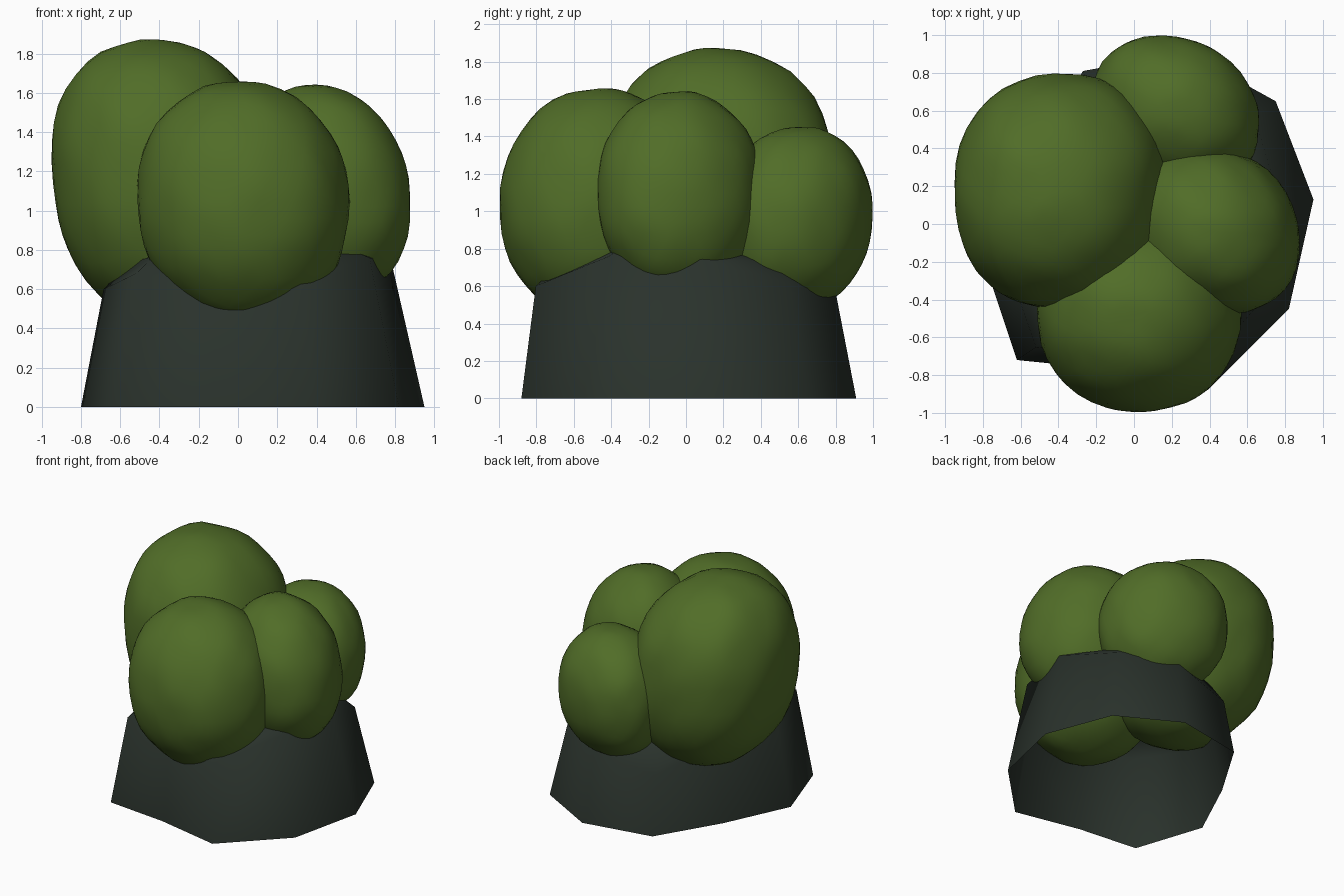
import bpy, bmesh
from mathutils import Vector, noise

if "Cube" in bpy.data.objects:
    bpy.data.objects.remove(bpy.data.objects["Cube"])


def material(name, rgb):
    m = bpy.data.materials.new(name)
    m.diffuse_color = (*rgb, 1)
    m.use_nodes = True
    m.node_tree.nodes["Principled BSDF"].inputs["Base Color"].default_value = m.diffuse_color
    return m


leaf = material("leaf green", (0.082, 0.153, 0.021))
dark = material("dark undergrowth", (0.023, 0.032, 0.025))


def finish(name, bm, mat):
    me = bpy.data.meshes.new(name)
    bm.to_mesh(me)
    bm.free()
    me.materials.append(mat)
    for p in me.polygons:
        p.use_smooth = True
    ob = bpy.data.objects.new(name, me)
    bpy.context.collection.objects.link(ob)
    return ob


def leaf_clump(name, centre, radii, lean, skew, seed, p):
    """Lumpy, slightly boxy ellipsoid; top leans by (x, y), skew stretches a diagonal."""
    bm = bmesh.new()
    bmesh.ops.create_icosphere(bm, subdivisions=4, radius=1)
    for v in bm.verts:
        n = v.co.normalized()
        k = sum(abs(a) ** p for a in n) ** (-1 / p)
        k *= 1 + 0.02 * noise.noise(n * 3 + Vector((seed * 7.3, seed, 0)))
        v.co = Vector(c + r * k * a for c, r, a in zip(centre, radii, n))
        v.co.x += lean[0] * n.z - skew * n.y
        v.co.y += lean[1] * n.z - skew * n.x
    finish(name, bm, leaf)


# Four overlapping leaf clumps
leaf_clump("large_left_clump", (-0.375, 0.17, 1.14), (0.57, 0.625, 0.73), (-0.07, 0), 0, 1, 2.25)
leaf_clump("front_clump", (0.025, -0.48, 1.045), (0.54, 0.515, 0.615), (-0.02, 0.015), 0, 2, 2.1)
leaf_clump("right_clump", (0.43, -0.035, 1.095), (0.445, 0.44, 0.545), (-0.05, 0), 0.03, 3, 2.12)
leaf_clump("back_clump", (0.22, 0.59, 0.96), (0.44, 0.405, 0.49), (0, 0.02), 0.035, 4, 2.15)

# Tapered skirt, open below, domed under the leaves: ground x, y and shoulder height
outline = [(-0.62, -0.72, 0.68), (-0.13, -0.77, 0.62), (0.39, -0.88, 0.60),
           (0.82, -0.45, 0.76), (0.95, 0.13, 0.74), (0.75, 0.65, 0.61),
           (0.28, 0.91, 0.55), (-0.27, 0.81, 0.45), (-0.56, 0.33, 0.60),
           (-0.80, -0.18, 0.60)]
bm = bmesh.new()
rings = [[], [], []]
for x, y, h in outline:
    sx, sy = x * (1 - 0.24 * h), y * (1 - 0.18 * h) - 0.03 * h
    rings[0].append(bm.verts.new((x, y, 0)))
    rings[1].append(bm.verts.new((sx, sy, h)))
    rings[2].append(bm.verts.new((sx * 0.82, sy * 0.82, 0.5 * h + 0.43)))
tip = bm.verts.new((0, 0, 0.9))
for i in range(len(outline)):
    j = (i + 1) % len(outline)
    for a, b in zip(rings, rings[1:]):
        bm.faces.new((a[i], a[j], b[j], b[i]))
    bm.faces.new((rings[2][i], rings[2][j], tip))
finish("undergrowth_skirt", bm, dark)
